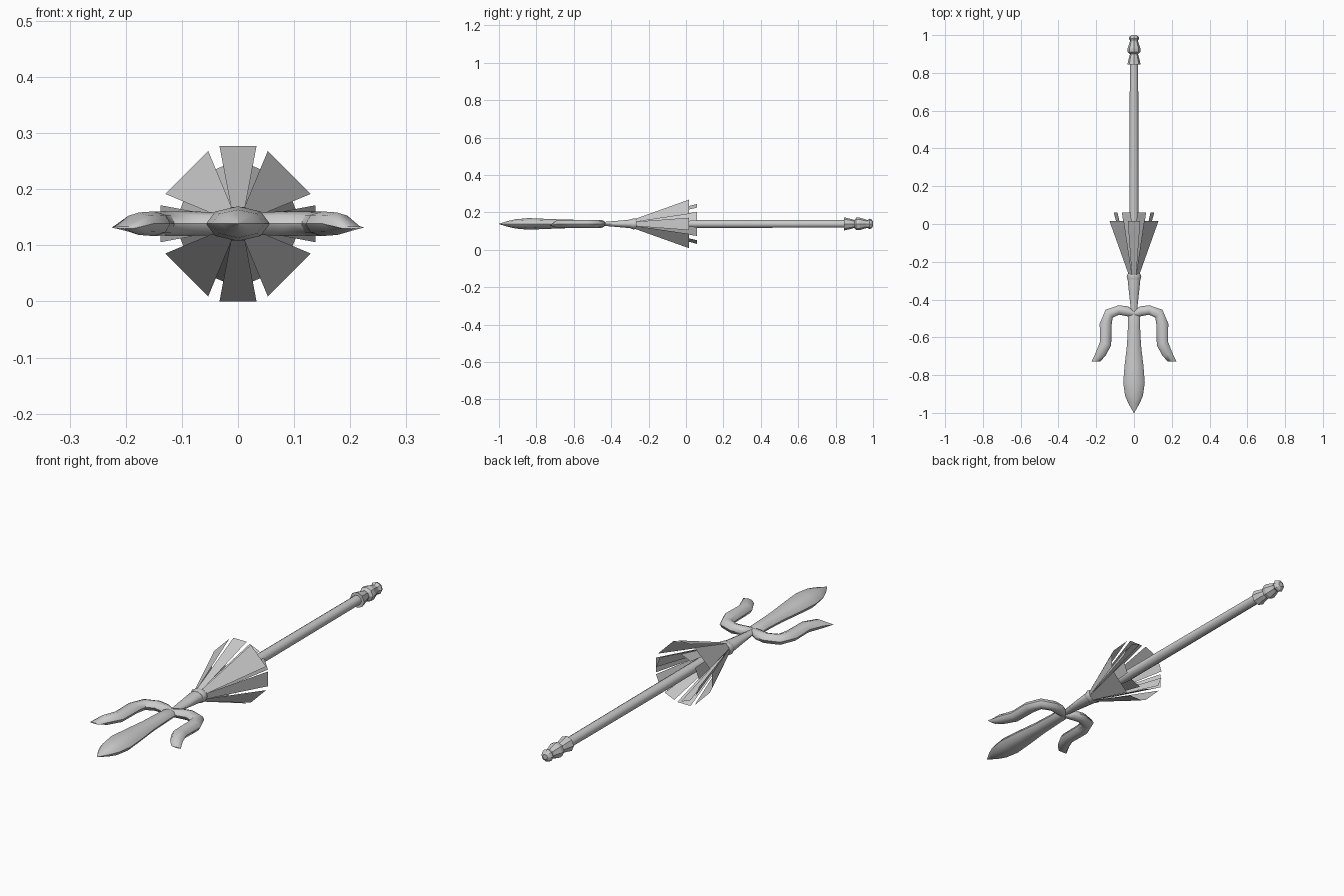
import bpy, bmesh
from math import sin, cos, pi, radians
from mathutils import Vector, Matrix

if "Cube" in bpy.data.objects:
    bpy.data.objects.remove(bpy.data.objects["Cube"])

AXIS = 0.1385  # height of the weapon's centre line


def finish(bm, name, smooth):
    bmesh.ops.recalc_face_normals(bm, faces=bm.faces)
    me = bpy.data.meshes.new(name)
    bm.to_mesh(me)
    bm.free()
    ob = bpy.data.objects.new(name, me)
    ob.location.z = AXIS
    bpy.context.collection.objects.link(ob)
    if smooth:
        bpy.ops.object.select_all(action='DESELECT')
        ob.select_set(True)
        bpy.context.view_layer.objects.active = ob
        bpy.ops.object.shade_smooth_by_angle(angle=radians(50))
    return ob


def tube(name, sections, sides, smooth=True):
    """Skin rings of (x, y, z, half width, half height, turn in degrees)."""
    bm = bmesh.new()
    rings = []
    for x, y, z, w, h, turn in sections:
        rot = Matrix.Rotation(radians(turn), 3, 'Z')
        ring = []
        for i in range(sides):
            a = 2 * pi * i / sides
            p = rot @ Vector((w * cos(a), 0, h * sin(a)))
            ring.append(bm.verts.new(p + Vector((x, y, z))))
        rings.append(ring)
    for a, b in zip(rings, rings[1:]):
        for i in range(sides):
            j = (i + 1) % sides
            bm.faces.new((a[i], a[j], b[j], b[i]))
    bm.faces.new(rings[0])
    bm.faces.new(rings[-1])
    return finish(bm, name, smooth)


def straight(name, profile, sides, smooth=True):
    return tube(name, [(0, y, 0, w, h, 0) for y, w, h in profile], sides, smooth)


def petals(name, y0, r0, w0, y1, r1, widths, offset):
    """Ring of eight flat cloth strips flaring backwards."""
    bm = bmesh.new()
    for i in range(8):
        rot = Matrix.Rotation(radians(offset + 45 * i), 3, 'Y')
        w1, r = widths[i % 2], r1[i % 2]
        pts = [(-w0, y0, r0), (w0, y0, r0), (w1, y1, r), (-w1, y1, r)]
        bm.faces.new([bm.verts.new(rot @ Vector(p)) for p in pts])
    return finish(bm, name, False)


# Shaft, neck and collar
straight("shaft", [(-0.28, 0.024, 0.022), (0.2, 0.024, 0.022), (0.87, 0.022, 0.021)], 10)
straight("neck", [(-0.48, 0.016, 0.010), (-0.44, 0.018, 0.011),
                  (-0.36, 0.027, 0.018), (-0.29, 0.034, 0.025), (-0.26, 0.03, 0.025)], 10)
straight("collar", [(-0.295, 0.034, 0.026), (-0.28, 0.039, 0.031), (-0.265, 0.034, 0.028)], 10)

# Faceted pommel
straight("pommel", [(y, r, r) for y, r in
                    [(0.845, 0.035), (0.885, 0.026), (0.9, 0.021), (0.91, 0.033), (0.928, 0.034),
                     (0.965, 0.022), (0.972, 0.022), (0.982, 0.028), (0.992, 0.024), (1.0, 0.012)]],
         8, False)

# Cloth tassel, outer and inner layers
petals("outer_tassel", -0.27, 0.027, 0.012, 0.015, (0.1385, 0.129), (0.033, 0.054), 0)
petals("inner_tassel", -0.25, 0.024, 0.01, 0.06, (0.105, 0.105), (0.026, 0.026), 22.5)

# Long middle blade
straight("middle_prong", [(-0.45, 0.014, 0.009), (-0.49, 0.032, 0.018), (-0.54, 0.032, 0.021),
                          (-0.64, 0.037, 0.023), (-0.75, 0.05, 0.027), (-0.84, 0.057, 0.031),
                          (-0.91, 0.047, 0.025), (-0.95, 0.03, 0.016), (-1.0, 0.001, 0.001)], 8)

# Curved side prongs, mirrored across x
path = [(0.0, -0.475, 0, 0.022, 0.016, 75), (0.037, -0.462, 0, 0.026, 0.020, 100),
        (0.08, -0.455, 0, 0.025, 0.022, 88), (0.132, -0.475, 0, 0.028, 0.022, 48),
        (0.15, -0.53, 0, 0.032, 0.022, 5), (0.15, -0.632, 0, 0.031, 0.022, 20),
        (0.177, -0.69, 0, 0.027, 0.020, 18), (0.202, -0.728, -0.007, 0.023, 0.002, 0)]
for side, sx in (("right", 1), ("left", -1)):
    tube(side + "_prong", [(sx * x, y, z, w, h, sx * t) for x, y, z, w, h, t in path], 8)
